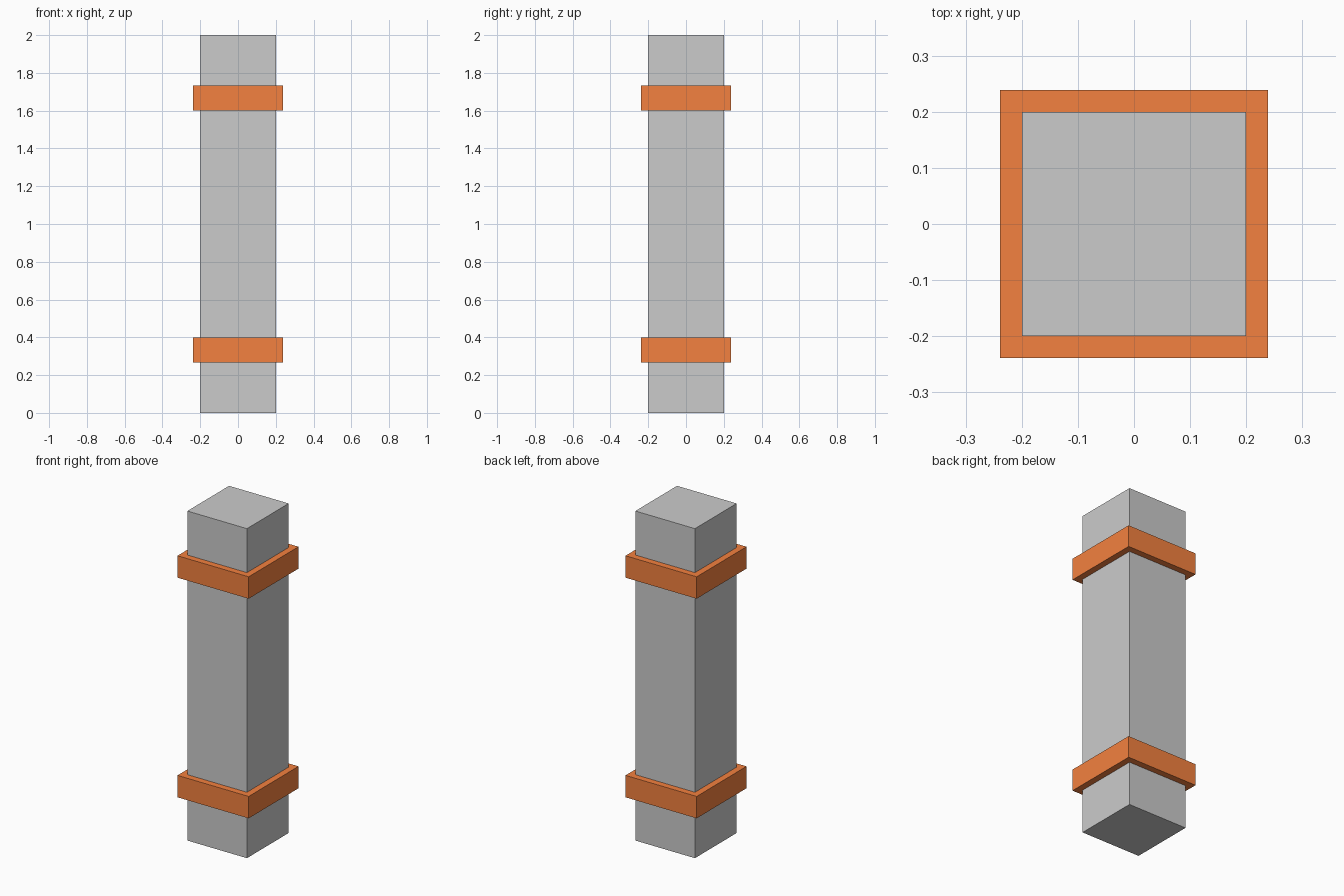
import bpy

if "Cube" in bpy.data.objects:
    bpy.data.objects.remove(bpy.data.objects["Cube"])


def box(name, width, z0, z1, material=None):
    """Square box centred on the z axis, spanning z0 to z1."""
    bpy.ops.mesh.primitive_cube_add(size=1, location=(0, 0, (z0 + z1) / 2))
    obj = bpy.context.object
    obj.name = name
    obj.scale = (width, width, z1 - z0)
    bpy.ops.object.transform_apply(location=False, rotation=False, scale=True)
    if material:
        obj.data.materials.append(material)
    return obj


red = bpy.data.materials.new("band_red")
red.diffuse_color = (0.9, 0.22, 0.05, 1)
red.use_nodes = True
red.node_tree.nodes["Principled BSDF"].inputs["Base Color"].default_value = red.diffuse_color

# Square post
box("post", 0.4, 0, 2)

# Raised bands, placed symmetrically about mid height
for name, z0 in (("lower_band", 0.267), ("upper_band", 1.6)):
    box(name, 0.478, z0, z0 + 0.133, red)
